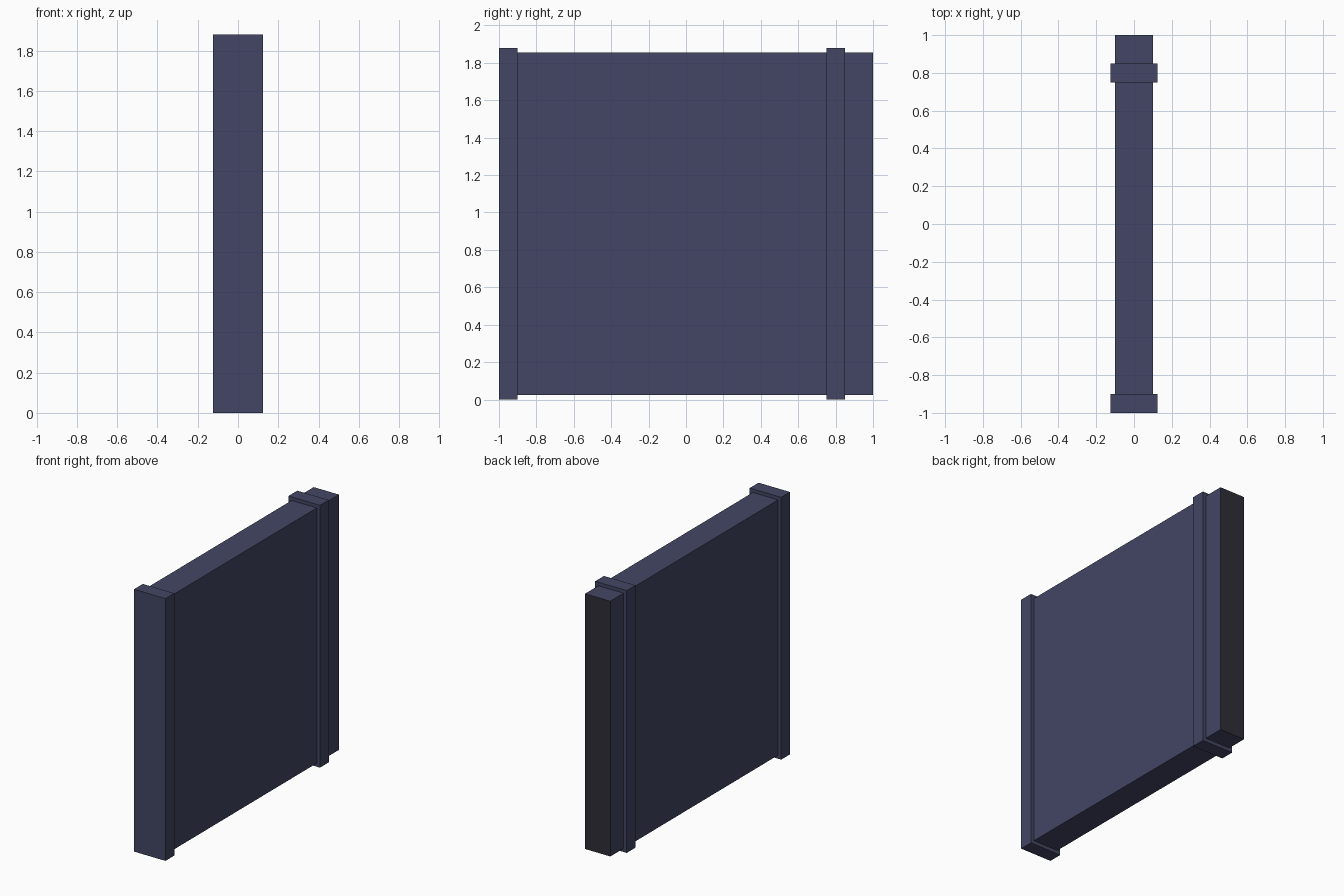
import bpy, bmesh

if "Cube" in bpy.data.objects:
    bpy.data.objects.remove(bpy.data.objects["Cube"])


def material(name, rgb):
    m = bpy.data.materials.new(name)
    m.diffuse_color = (*rgb, 1.0)
    m.use_nodes = True
    m.node_tree.nodes["Principled BSDF"].inputs["Base Color"].default_value = m.diffuse_color
    return m


blue = material("slate_blue", (0.0545, 0.0612, 0.125))
dark = material("dark_grey", (0.027, 0.027, 0.038))


def box(name, lo, hi, mats):
    bm = bmesh.new()
    bmesh.ops.create_cube(bm, size=1.0)
    for v in bm.verts:
        v.co = [lo[i] + (v.co[i] + 0.5) * (hi[i] - lo[i]) for i in range(3)]
    bm.normal_update()
    # the rear end face takes the last material
    for f in bm.faces:
        f.material_index = len(mats) - 1 if f.normal.y > 0.9 else 0
    me = bpy.data.meshes.new(name)
    bm.to_mesh(me)
    bm.free()
    for m in mats:
        me.materials.append(m)
    ob = bpy.data.objects.new(name, me)
    bpy.context.collection.objects.link(ob)
    return ob


# Main slab with a dark exposed rear end
box("wall_panel", (-0.10, -0.95, 0.025), (0.10, 1.0, 1.855), [blue, dark])

# Raised bands wrapping the slab
for name, y in (("front_band", -1.0), ("rear_band", 0.75)):
    box(name, (-0.125, y, 0.0), (0.125, y + 0.10, 1.88), [blue])
